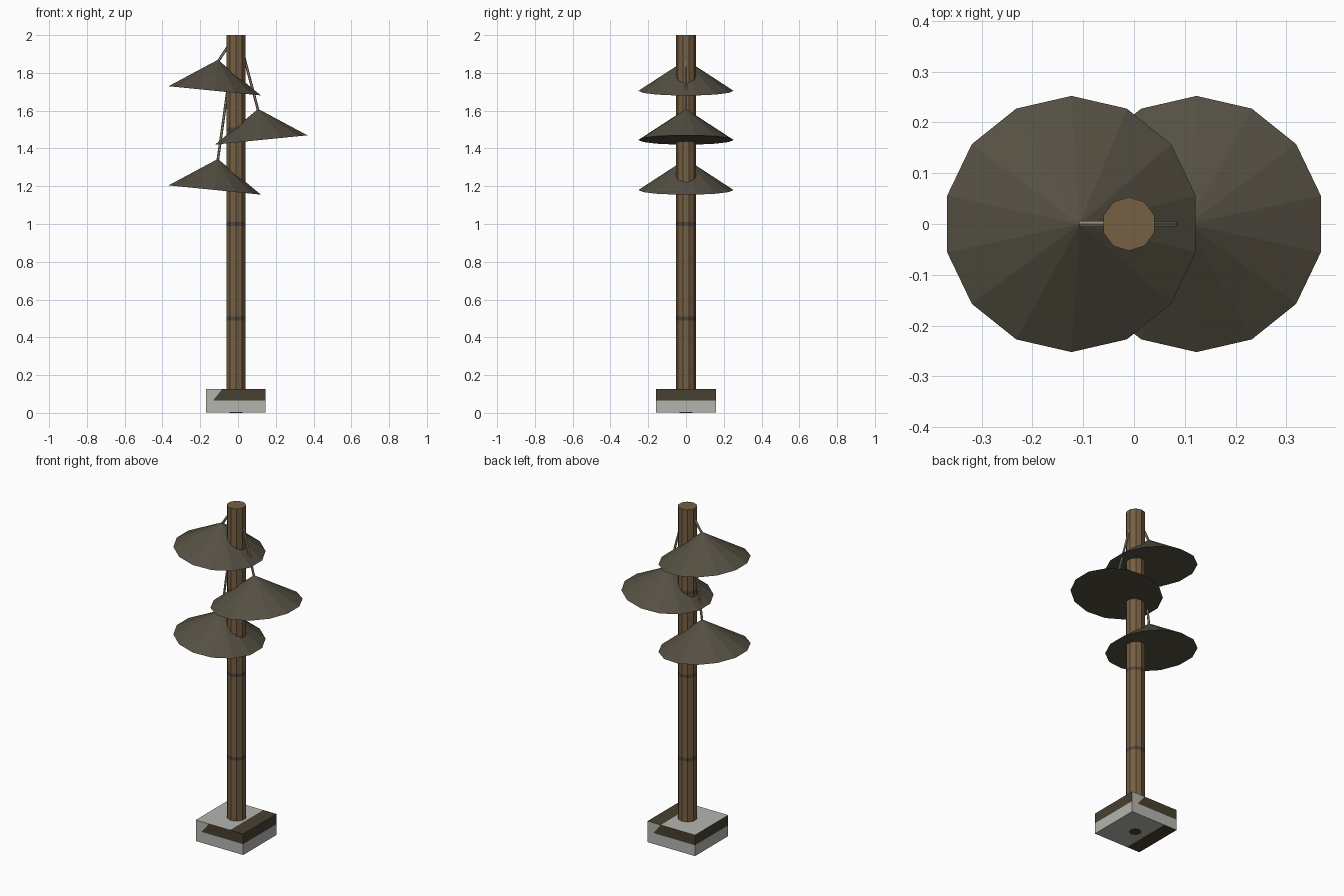
import bpy
import bmesh
from math import pi
from mathutils import Vector

cube = bpy.data.objects.get("Cube")
if cube:
    bpy.data.objects.remove(cube, do_unlink=True)


def material(name, rgb):
    m = bpy.data.materials.new(name)
    m.use_nodes = True
    m.diffuse_color = (*rgb, 1)
    m.node_tree.nodes["Principled BSDF"].inputs["Base Color"].default_value = (*rgb, 1)
    return m


wood = material("brown wood", (0.18, 0.115, 0.055))
band = material("dark band", (0.075, 0.062, 0.045))
shade = material("olive grey shade", (0.09, 0.079, 0.055))
concrete = material("light concrete", (0.46, 0.46, 0.43))
stain = material("dark stain", (0.065, 0.051, 0.031))
metal = material("pale metal", (0.33, 0.28, 0.21))


def finish(bm, name, *mats):
    bmesh.ops.recalc_face_normals(bm, faces=bm.faces)
    mesh = bpy.data.meshes.new(name)
    bm.to_mesh(mesh)
    bm.free()
    obj = bpy.data.objects.new(name, mesh)
    for m in mats:
        mesh.materials.append(m)
    bpy.context.collection.objects.link(obj)
    return obj


def cone(name, sides, r1, r2, depth, mat):
    bm = bmesh.new()
    bmesh.ops.create_cone(bm, cap_ends=True, segments=sides,
                          radius1=r1, radius2=r2, depth=depth)
    return finish(bm, name, mat)


def cut(bm, point, normal, keep):
    """Split the faces chosen by keep along a plane."""
    faces = [f for f in bm.faces if keep(f)]
    edges = {e for f in faces for e in f.edges}
    verts = {v for f in faces for v in f.verts}
    bmesh.ops.bisect_plane(bm, geom=[*verts, *edges, *faces],
                           plane_co=point, plane_no=normal)


POLE_X = -0.01

# Ten-sided pole with dark joint bands
bm = bmesh.new()
bmesh.ops.create_cone(bm, cap_ends=True, segments=10,
                      radius1=0.053, radius2=0.053, depth=1.96)
bmesh.ops.translate(bm, verts=bm.verts, vec=(POLE_X, 0, 1.02))
joints = (0.5, 1.0, 1.5)
for z in joints:
    for dz in (-0.01, 0.01):
        cut(bm, (0, 0, z + dz), (0, 0, 1), lambda f: True)
for f in bm.faces:
    height = f.calc_center_median().z
    f.material_index = int(any(abs(height - z) < 0.01 for z in joints))
finish(bm, "pole", wood, band)

# Concrete foot with a dark stained upper half
bm = bmesh.new()
bmesh.ops.create_cube(bm, size=1)
bmesh.ops.scale(bm, verts=bm.verts, vec=(0.315, 0.315, 0.126))
bmesh.ops.translate(bm, verts=bm.verts, vec=(0, 0, 0.064))
cut(bm, (0, 0, 0.066), (0, 0, 1), lambda f: abs(f.normal.z) < 0.5)
for s in (-1, 1):
    cut(bm, (s * 0.07, 0, 0.127), (-s, 0, -0.8),
        lambda f: f.normal.y * s > 0.5 and f.calc_center_median().z > 0.066)
cut(bm, (0.07, 0, 0), (1, 0, 0), lambda f: f.normal.z > 0.5)
cut(bm, (-0.07, 0, 0), (1, 0, 0), lambda f: f.normal.z < -0.5)
for f in bm.faces:
    c, n = f.calc_center_median(), f.normal
    if abs(n.z) > 0.5:
        dark = c.x * n.z > 0.07
    elif abs(n.y) > 0.5:
        dark = c.z > 0.066 and c.x * n.y < 0.07
    else:
        dark = c.z > 0.066
    f.material_index = int(dark)
finish(bm, "foot", concrete, stain).location.x = -0.0125

# Stain patch under the foot
patch = cone("foot_stain", 8, 0.035, 0.035, 0.004, stain)
patch.location = (POLE_X, 0, 0.002)

# Tilted conical shades, alternating sides, each hung on a thin rod
DEPTH = 0.165
TILT = 0.1
for name, side, z, top in (
        ("upper", -1, 1.705, (-0.038, 1.963)),
        ("middle", 1, 1.445, (0.02, 1.93)),
        ("lower", -1, 1.18, (-0.04, 1.82))):
    obj = cone(name + "_shade", 14, 0.252, 0, DEPTH, shade)
    obj.rotation_euler.y = -side * TILT
    axis = Vector((-side * TILT, 0, 1)).normalized()
    rim = Vector((side * 0.123, 0, z))
    obj.location = rim + axis * DEPTH / 2
    start = rim + axis * (DEPTH - 0.012)
    end = Vector((top[0], 0, top[1]))
    rod = cone(name + "_rod", 6, 0.007, 0.007, (end - start).length, metal)
    rod.location = (start + end) / 2
    rod.rotation_euler = (end - start).to_track_quat("Z", "Y").to_euler()

# Pole cap reaching full height
cap = cone("pole_top", 10, 0.053, 0.053, 0.02, wood)
cap.location = (POLE_X, 0, 1.99)
